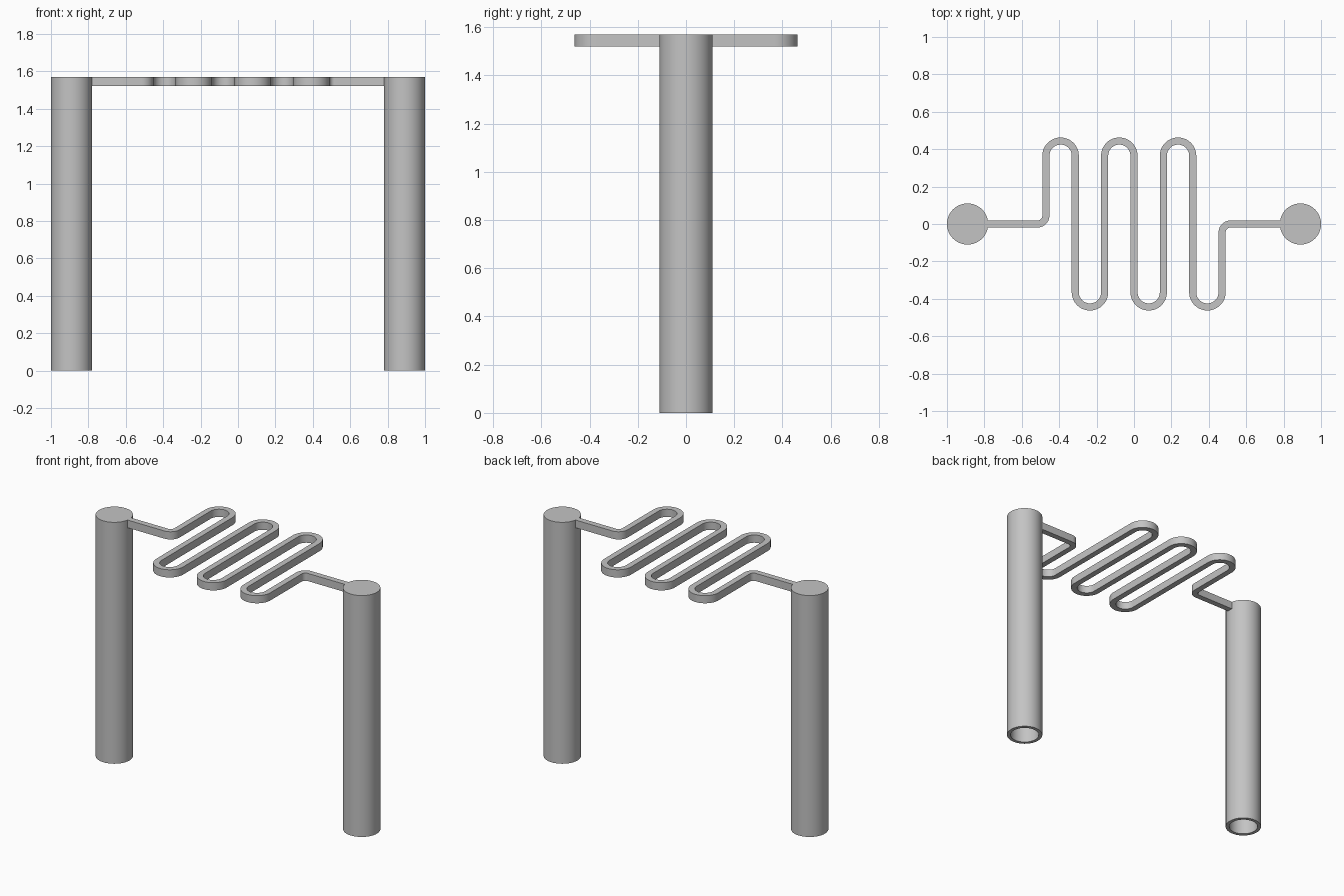
import bpy
import bmesh
from math import pi, cos, sin, radians
from mathutils import Vector

cube = bpy.data.objects.get("Cube")
if cube:
    bpy.data.objects.remove(cube)

HEIGHT = 1.57        # top of everything
POST_X = 0.89        # post centre
POST_R, BORE_R = 0.11, 0.088
STRIP_W, STRIP_H = 0.038, 0.05
PITCH = 0.157        # spacing of the meander legs
LEGS = 7
REACH = 0.365        # y where the loops begin
CORNER = 0.045       # radius of the two end corners
SEGMENTS = 64

grey = bpy.data.materials.new("plain grey")
grey.use_nodes = True
colour = (0.55, 0.55, 0.55, 1)
grey.diffuse_color = colour
grey.node_tree.nodes["Principled BSDF"].inputs["Base Color"].default_value = colour


def add_object(name, bm):
    bmesh.ops.recalc_face_normals(bm, faces=bm.faces)
    mesh = bpy.data.meshes.new(name)
    bm.to_mesh(mesh)
    bm.free()
    mesh.materials.append(grey)
    obj = bpy.data.objects.new(name, mesh)
    bpy.context.collection.objects.link(obj)
    bpy.ops.object.select_all(action="DESELECT")
    obj.select_set(True)
    bpy.context.view_layer.objects.active = obj
    bpy.ops.object.shade_smooth_by_angle(angle=radians(30))
    return obj


# Hollow post, capped at the top and open at the bottom
def add_post(name, x):
    bm = bmesh.new()
    profile = [(POST_R, HEIGHT), (POST_R, 0), (BORE_R, 0), (BORE_R, HEIGHT - STRIP_H)]
    rings = []
    for r, z in profile:
        angles = [2 * pi * i / SEGMENTS for i in range(SEGMENTS)]
        rings.append([bm.verts.new((x + r * cos(a), r * sin(a), z)) for a in angles])
    for upper, lower in zip(rings, rings[1:]):
        for i in range(SEGMENTS):
            j = (i + 1) % SEGMENTS
            bm.faces.new((upper[i], upper[j], lower[j], lower[i]))
    bm.faces.new(rings[0])
    bm.faces.new(rings[-1])
    add_object(name, bm)


add_post("right_post", -POST_X)
add_post("left_post", POST_X)


# Centre line of the strip, traced as straight runs and arcs
class Path:
    def __init__(self, x, y):
        self.pos, self.heading = Vector((x, y)), 0.0
        self.stations = [(self.pos.copy(), 0.0)]

    def forward(self, length):
        self.pos = self.pos + length * Vector((cos(self.heading), sin(self.heading)))
        self.stations.append((self.pos.copy(), self.heading))

    def turn(self, angle, radius, steps):
        side = 1 if angle > 0 else -1
        h = self.heading
        centre = self.pos + side * radius * Vector((-sin(h), cos(h)))
        for i in range(1, steps + 1):
            h = self.heading + angle * i / steps
            self.pos = centre + side * radius * Vector((sin(h), -cos(h)))
            self.stations.append((self.pos.copy(), h))
        self.heading = h


first_leg = PITCH * (LEGS - 1) / 2
end_x = POST_X - (POST_R + BORE_R) / 2
run = end_x - first_leg - CORNER
path = Path(-end_x, 0)
path.forward(run)
path.turn(pi / 2, CORNER, 10)
path.forward(REACH - CORNER)
for leg in range(LEGS - 1):
    path.turn(pi if leg % 2 else -pi, PITCH / 2, 24)
    if leg < LEGS - 2:
        path.forward(2 * REACH)
path.forward(REACH - CORNER)
path.turn(-pi / 2, CORNER, 10)
path.forward(run)

# Meandering strip with a rectangular section
bm = bmesh.new()
sections = []
for point, h in path.stations:
    across = Vector((-sin(h), cos(h))) * STRIP_W / 2
    corners = [(1, HEIGHT), (-1, HEIGHT), (-1, HEIGHT - STRIP_H), (1, HEIGHT - STRIP_H)]
    sections.append([bm.verts.new((*(point + s * across), z)) for s, z in corners])
for a, b in zip(sections, sections[1:]):
    for i in range(4):
        j = (i + 1) % 4
        bm.faces.new((a[i], a[j], b[j], b[i]))
bm.faces.new(sections[0])
bm.faces.new(sections[-1])
add_object("meander_strip", bm)
